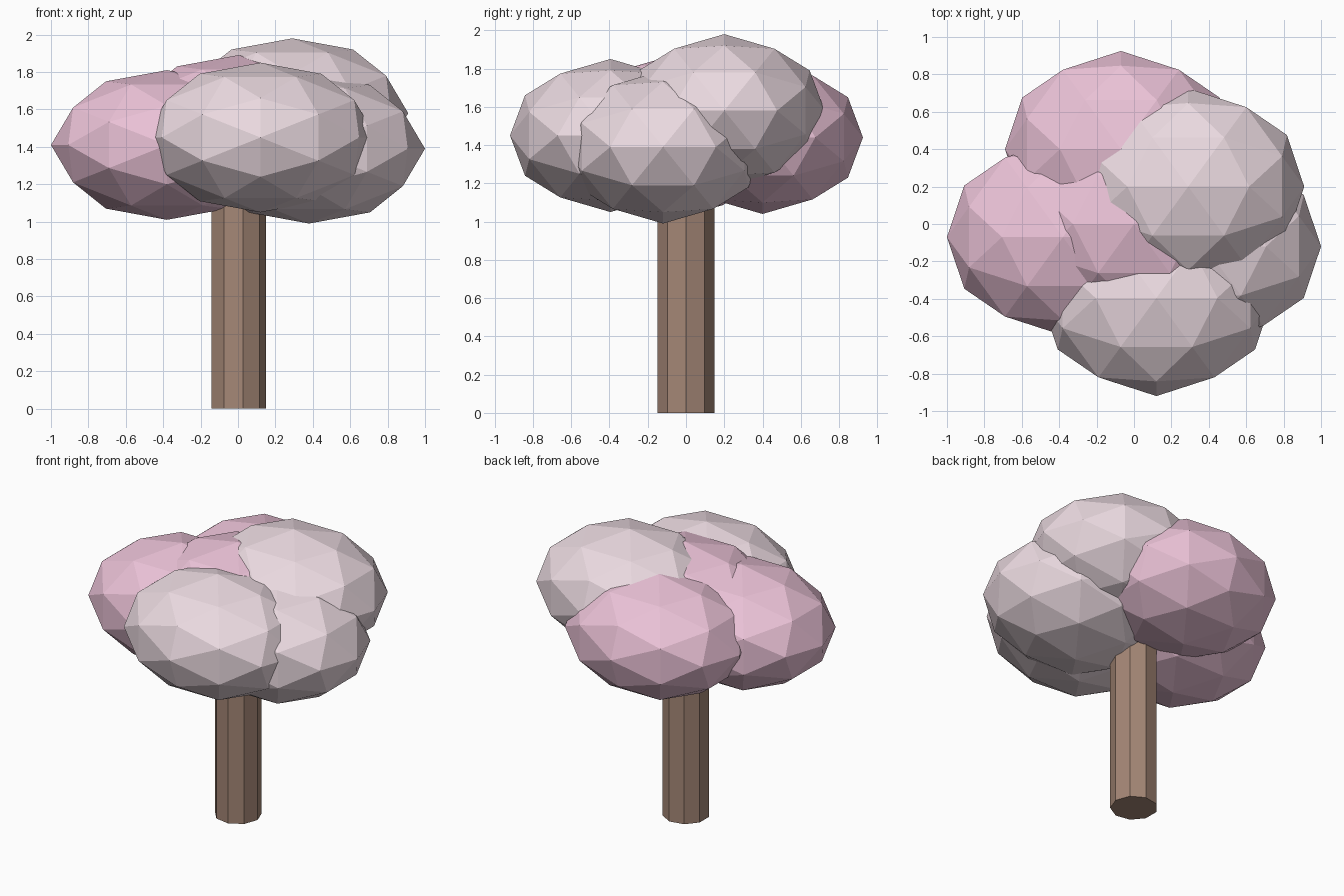
import bpy
from math import atan, radians
from mathutils import Matrix

if "Cube" in bpy.data.objects:
    bpy.data.objects.remove(bpy.data.objects["Cube"])


def material(name, rgb):
    m = bpy.data.materials.new(name)
    m.diffuse_color = (*rgb, 1)
    m.use_nodes = True
    m.node_tree.nodes["Principled BSDF"].inputs["Base Color"].default_value = m.diffuse_color
    return m


pink = material("pink_leaves", (0.83, 0.54, 0.68))
pale = material("pale_leaves", (0.83, 0.70, 0.75))
bark = material("bark", (0.37, 0.24, 0.18))

# Trunk: nine-sided prism with a corner towards +x
bpy.ops.mesh.primitive_cylinder_add(vertices=9, radius=0.15, depth=1.25, location=(0, 0, 0.625))
trunk = bpy.context.object
trunk.name = "trunk"
trunk.data.transform(Matrix.Rotation(radians(-90), 4, 'Z'))
trunk.data.materials.append(bark)

# Leaf clumps: squashed low-poly spheres, tilted so an edge midpoint sits on top
TILT = Matrix.Rotation(-atan((5 ** 0.5 - 1) / 2), 4, 'Y')
SQUASH = Matrix.Diagonal((0.62, 0.525, 0.40, 1))


def leaf_clump(name, location, mat):
    bpy.ops.mesh.primitive_ico_sphere_add(subdivisions=2, radius=1, location=location)
    ob = bpy.context.object
    ob.name = name
    ob.data.transform(SQUASH @ TILT)
    ob.data.materials.append(mat)


for name, loc, mat in [
    ("leaves_centre", (0.00, 0.00, 1.49), pink),
    ("leaves_left", (-0.38, -0.07, 1.41), pink),
    ("leaves_back", (-0.07, 0.40, 1.44), pink),
    ("leaves_top", (0.29, 0.20, 1.58), pale),
    ("leaves_right", (0.38, -0.12, 1.39), pale),
    ("leaves_front", (0.12, -0.395, 1.45), pale),
]:
    leaf_clump(name, loc, mat)
